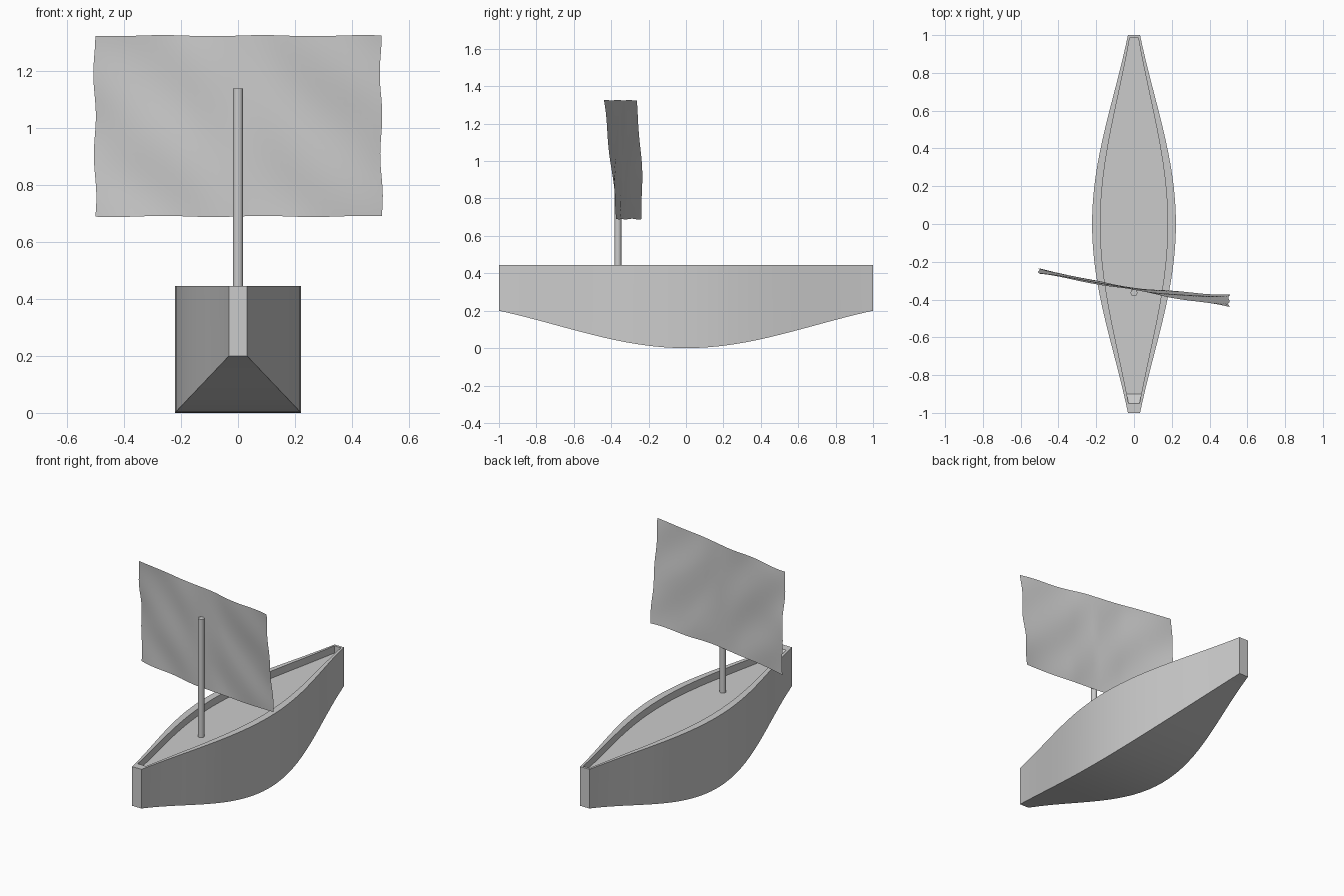
import bpy, bmesh, math

if "Cube" in bpy.data.objects:
    bpy.data.objects.remove(bpy.data.objects["Cube"])


def make_object(name, bm, smooth=False):
    bmesh.ops.recalc_face_normals(bm, faces=bm.faces)
    me = bpy.data.meshes.new(name)
    bm.to_mesh(me)
    bm.free()
    ob = bpy.data.objects.new(name, me)
    bpy.context.collection.objects.link(ob)
    if smooth:
        for p in me.polygons:
            p.use_smooth = True
    return ob


def fullness(y):
    # 1 amidships, 0 at both ends
    return 0.7 * math.cos(y * math.pi / 2) + 0.3 * (1 + math.cos(y * math.pi)) / 2


def half_width(y):
    return 0.032 + 0.19 * fullness(y)


RIM, DECK, N = 0.445, 0.40, 32
WELL_BACK, WELL_FRONT = 0.985, -0.95

# hull: closed cross-sections lofted from bow to stern, with a recessed deck
bm = bmesh.new()
rings = []
for i in range(N + 1):
    t = i / N
    y = -1 + 2 * t
    yi = WELL_FRONT + (WELL_BACK - WELL_FRONT) * t
    w, keel = half_width(y), 0.2 * (1 - fullness(y))
    wi = half_width(yi) - 0.012 - 0.032 * fullness(yi)
    yd = max(yi, -0.9)  # deck slopes up to the rim at the front
    wd = wi if yi >= -0.9 else half_width(yd) - 0.012 - 0.032 * fullness(yd)
    pts = [(-w, y, keel), (w, y, keel), (w, y, RIM), (wi, yi, RIM),
           (wd, yd, DECK), (-wd, yd, DECK), (-wi, yi, RIM), (-w, y, RIM)]
    rings.append([bm.verts.new(p) for p in pts])
for a, b in zip(rings, rings[1:]):
    for j in range(8):
        k = (j + 1) % 8
        bm.faces.new((a[j], a[k], b[k], b[j]))
for r in (rings[0], rings[-1]):
    bm.faces.new((r[0], r[1], r[2], r[7]))  # flat end
    bm.faces.new((r[2], r[3], r[6], r[7]))  # end rim
    bm.faces.new((r[3], r[4], r[5], r[6]))  # well end
bmesh.ops.remove_doubles(bm, verts=bm.verts, dist=1e-5)
hull = make_object("hull", bm, True)

# mast
bpy.ops.mesh.primitive_cylinder_add(vertices=24, radius=0.018, depth=0.75,
                                    location=(0, -0.364, 0.765))
mast = bpy.context.object
mast.name = "mast"

# sail: slightly twisted, rippled sheet
bm = bmesh.new()
NX, NZ = 40, 26
grid = []
for i in range(NX + 1):
    u = 2 * i / NX - 1
    row = []
    for j in range(NZ + 1):
        v = j / NZ
        left = -0.23 - 0.04 * v ** 2
        right = -0.365 - 0.08 * v
        mid = -0.338 - 0.01 * v
        y = mid + (right - left) / 2 * u + ((right + left) / 2 - mid) * u * u
        y += 0.008 * math.sin(5 * u + 3 * v) * math.sin(6.5 * v + 2 * u) * min(1, 3 * abs(u))
        x = 0.503 * u - 0.004 * (v - 0.5) + 0.004 * u * u * math.sin(14 * v)
        z = 0.69 + 0.635 * v + 0.002 * math.sin(9 * u)
        row.append(bm.verts.new((x, y, z)))
    grid.append(row)
for a, b in zip(grid, grid[1:]):
    for j in range(NZ):
        bm.faces.new((a[j], b[j], b[j + 1], a[j + 1]))
sail = make_object("sail", bm, True)

# smooth curved sides, keep hard edges crisp
for ob in (hull, mast):
    bpy.ops.object.select_all(action='DESELECT')
    ob.select_set(True)
    bpy.context.view_layer.objects.active = ob
    bpy.ops.object.shade_smooth_by_angle(angle=math.radians(30))
